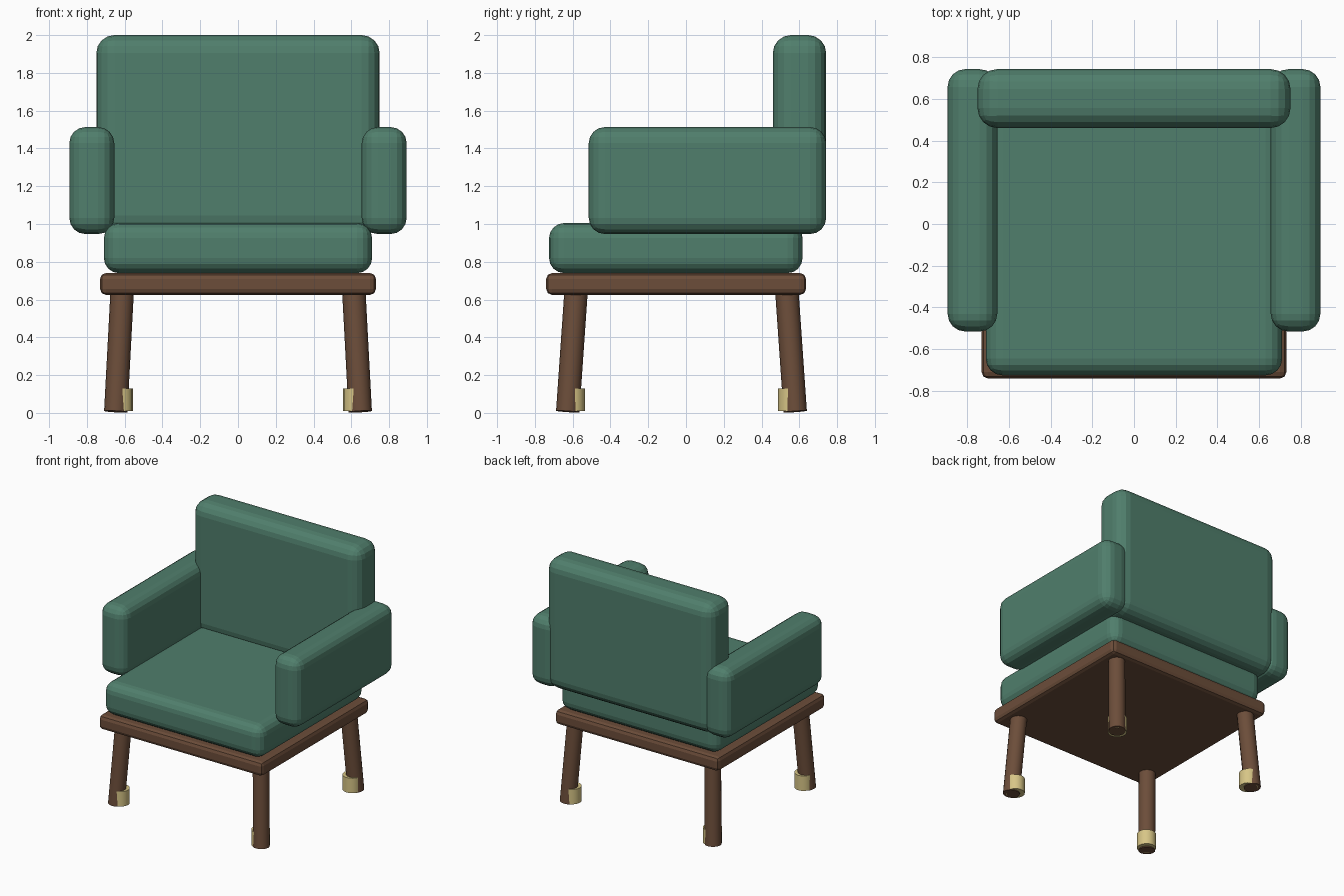
import bpy, bmesh
from mathutils import Vector

if "Cube" in bpy.data.objects:
    bpy.data.objects.remove(bpy.data.objects["Cube"])


def material(name, color):
    m = bpy.data.materials.new(name)
    m.diffuse_color = color
    m.use_nodes = True
    m.node_tree.nodes["Principled BSDF"].inputs["Base Color"].default_value = m.diffuse_color
    return m


green = material("green_fabric", (0.08, 0.21, 0.15, 1))
wood = material("brown_wood", (0.15, 0.075, 0.042, 1))
brass = material("brass", (0.68, 0.56, 0.24, 1))


def finish(name, bm, mat):
    me = bpy.data.meshes.new(name)
    bm.to_mesh(me)
    bm.free()
    me.materials.append(mat)
    ob = bpy.data.objects.new(name, me)
    bpy.context.collection.objects.link(ob)
    return ob


def rounded_box(name, lo, hi, radius, segments, mat):
    lo, hi = Vector(lo), Vector(hi)
    bm = bmesh.new()
    bmesh.ops.create_cube(bm, size=1)
    bmesh.ops.scale(bm, vec=hi - lo, verts=bm.verts)
    bmesh.ops.translate(bm, vec=(lo + hi) / 2, verts=bm.verts)
    ob = finish(name, bm, mat)
    bev = ob.modifiers.new("rounding", 'BEVEL')
    bev.width, bev.segments = radius, segments
    return ob


def cylinder(name, start, end, radius, mat):
    start, end = Vector(start), Vector(end)
    axis = end - start
    bm = bmesh.new()
    bmesh.ops.create_cone(bm, cap_ends=True, segments=16, radius1=radius,
                          radius2=radius, depth=axis.length)
    ob = finish(name, bm, mat)
    ob.location = (start + end) / 2
    ob.rotation_mode = 'QUATERNION'
    ob.rotation_quaternion = Vector((0, 0, 1)).rotation_difference(axis)
    bpy.context.view_layer.objects.active = ob
    ob.select_set(True)
    bpy.ops.object.shade_smooth_by_angle()
    ob.select_set(False)
    return ob


# Wooden base and upholstered cushions
rounded_box("base_frame", (-0.73, -0.74, 0.625), (0.73, 0.635, 0.74), 0.03, 2, wood)
rounded_box("seat_cushion", (-0.71, -0.725, 0.74), (0.71, 0.617, 1.005), 0.08, 4, green)
rounded_box("back_cushion", (-0.75, 0.46, 0.95), (0.75, 0.742, 2.0), 0.095, 4, green)

for side, s in (("left", -1), ("right", 1)):
    # Armrests
    x0, x1 = sorted((s * 0.655, s * 0.893))
    rounded_box(side + "_armrest", (x0, -0.515, 0.947), (x1, 0.742, 1.513), 0.085, 4, green)
    # Splayed legs with upright brass feet on their inner side
    for end, t, y in (("front", -1, -0.605), ("back", 1, 0.557)):
        cylinder(f"{end}_{side}_leg", (s * 0.647, y + t * 0.021, 0.007),
                 (s * 0.614, y - t * 0.022, 0.63), 0.062, wood)
        cylinder(f"{end}_{side}_foot_cap", (s * 0.627, y, 0.01),
                 (s * 0.627, y, 0.13), 0.07, brass)
